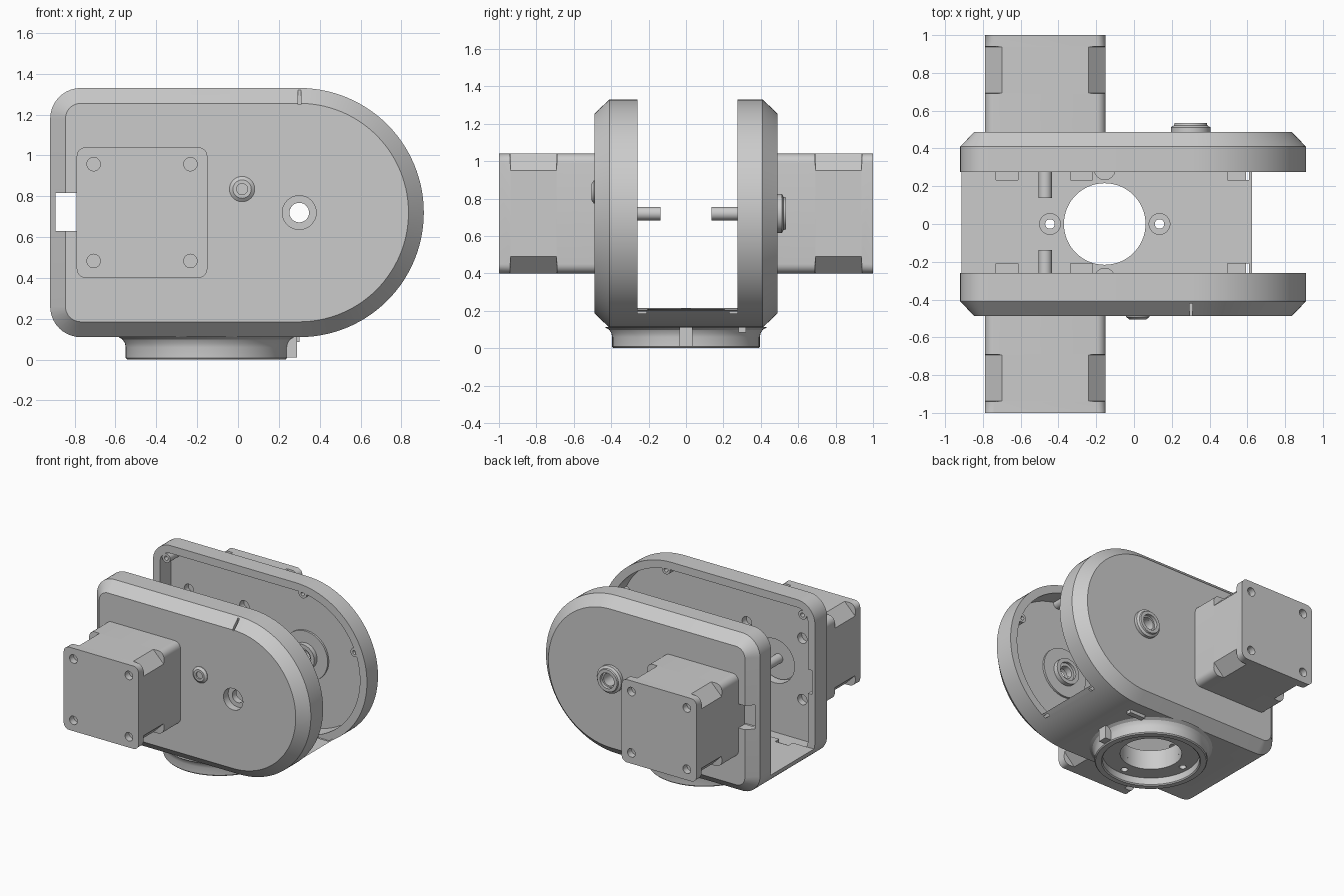
import bpy, bmesh
from math import sin, cos, pi, radians

if "Cube" in bpy.data.objects:
    bpy.data.objects.remove(bpy.data.objects["Cube"])

def loft(name, loops, closed=False):
    """Skin equal-length point loops; cap the ends or close the cycle."""
    bm = bmesh.new()
    rings = [[bm.verts.new(p) for p in lp] for lp in loops]
    n = len(loops[0])
    for a, b in zip(rings, rings[1:] + (rings[:1] if closed else [])):
        for i in range(n):
            bm.faces.new((a[i], a[(i + 1) % n], b[(i + 1) % n], b[i]))
    if not closed:
        bm.faces.new(rings[0])
        bm.faces.new(rings[-1])
    bmesh.ops.recalc_face_normals(bm, faces=bm.faces)
    me = bpy.data.meshes.new(name)
    bm.to_mesh(me)
    bm.free()
    ob = bpy.data.objects.new(name, me)
    bpy.context.collection.objects.link(ob)
    return ob

def lathe(name, prof, a, b, s=0, closed=False, n=40):
    """Revolve (radius, height): s=0 about z at (x=a, y=b), s=+-1 about y at (x=a, z=b)."""
    loops = []
    for r, h in prof:
        ang = [2 * pi * i / n for i in range(n)]
        if s:
            loops.append([(a + r * cos(t), s * h, b + r * sin(t)) for t in ang])
        else:
            loops.append([(a + r * cos(t), b + r * sin(t), h) for t in ang])
    return loft(name, loops, closed)

def rod(name, r, h0, h1, a, b, s=0, n=32):
    return lathe(name, [(r, h0), (r, h1)], a, b, s, n=n)

def box(name, x0, x1, y0, y1, z0, z1):
    return loft(name, [[(x0, y0, z), (x1, y0, z), (x1, y1, z), (x0, y1, z)] for z in (z0, z1)])

def cut(ob, cutters):
    for c in cutters:
        c.hide_render = True
        m = ob.modifiers.new("cut", 'BOOLEAN')
        m.operation, m.solver, m.object = 'DIFFERENCE', 'EXACT', c
        bpy.context.view_layer.update()
        me = bpy.data.meshes.new_from_object(ob.evaluated_get(bpy.context.evaluated_depsgraph_get()))
        ob.modifiers.clear()
        ob.data = me
        bpy.data.objects.remove(c)

AX, AZ, R = 0.30, 0.72, 0.61      # joint axis and outer radius
MX = -0.47                        # motor axis x
LEFT = -0.92

def outline(d):
    """Side profile (x, z): round right end, small rounded left corners, inset by d."""
    pts = [(AX + (R - d) * cos(t), AZ + (R - d) * sin(t))
           for t in (-pi / 2 + pi * i / 56 for i in range(57))]
    c = 0.15
    for cz, t0 in ((AZ + R - c, pi / 2), (AZ - R + c, pi)):
        for i in range(11):
            t = t0 + pi / 2 * i / 10
            pts.append((LEFT + c + (c - d) * cos(t), cz + (c - d) * sin(t)))
    return pts

def square(half, c, y, straight):
    """Motor section with rounded or straight-cut corners."""
    pts = []
    for k in range(4):
        t0 = k * pi / 2
        cx = (half - c) * (1 if k in (0, 3) else -1)
        cz = (half - c) * (1 if k in (0, 1) else -1)
        for i in range(7):
            f = i / 6
            t = t0 + f * pi / 2
            if straight:
                u = (cos(t0) * (1 - f) - sin(t0) * f, sin(t0) * (1 - f) + cos(t0) * f)
            else:
                u = (cos(t), sin(t))
            pts.append((MX + cx + c * u[0], y, AZ + cz + c * u[1]))
    return pts

BOLTS = [(MX + i * 0.237, AZ + j * 0.237) for i in (-1, 1) for j in (-1, 1)]

for s, side, inner in ((-1, "front", 0.26), (1, "back", 0.275)):
    # hollow side housing, open towards the middle
    plate = loft(side + "_housing", [[(x, s * y, z) for x, z in outline(d)] for d, y in
                 ((0.06, 0.41), (0.06, inner), (0, inner), (0, 0.41), (0.075, 0.488))])
    cs = [box("slot", -0.895, -0.79, min(s * 0.2, s * 0.6), max(s * 0.2, s * 0.6), 0.63, 0.815),
          rod("pilot", 0.17, 0.35, 0.6, MX, AZ, s),
          rod("axle_hole", 0.048, 0.2, 0.7, AX, AZ, s)]
    cs += [rod("bolt_hole", 0.04, 0.35, 0.46, x, z, s) for x, z in BOLTS]
    if s < 0:
        cs.append(rod("counterbore", 0.083, 0.43, 0.6, AX, AZ, s))
        cs.append(box("mark", 0.293, 0.309, -0.52, -0.42, 1.25, 1.36))
    cut(plate, cs)

    # bearing seat inside the housing
    lathe(side + "_bearing_seat", [(0.048, 0.42), (0.19, 0.42), (0.19, 0.395), (0.10, 0.395),
          (0.10, 0.36), (0.07, 0.36), (0.07, 0.38), (0.048, 0.38)], AX, AZ, s, True)

    # screw posts around the rim
    posts = [(-0.81, 1.22)] + [(AX + 0.54 * cos(radians(t)), AZ + 0.54 * sin(radians(t))) for t in (84, 22)]
    for i, (x, z) in enumerate(posts):
        lathe(f"{side}_screw_post_{i}", [(0.016, 0.42), (0.035, 0.42), (0.035, inner + 0.005),
              (0.016, inner + 0.005)], x, z, s, True, 20)

    # motor block with cut-away middle corners
    motor = loft(side + "_motor", [square(0.32, c, s * y, st) for y, c, st in
                 ((0.485, 0.05, 0), (0.69, 0.05, 0), (0.693, 0.09, 1), (0.937, 0.09, 1),
                  (0.94, 0.05, 0), (0.995, 0.05, 0), (1.0, 0.045, 0))])
    cut(motor, [rod("end_hole", 0.033, 0.95, 1.1, x, z, s, 24) for x, z in BOLTS])
    rod(side + "_motor_pilot", 0.16, 0.46, 0.5, MX, AZ, s)
    rod(side + "_motor_shaft", 0.036, 0.137, 0.47, MX, AZ, s)

# floor joining the two housings
prof = [p for p in outline(0) if p[1] < 0.215]
floor = loft("floor", [[(x, y, z) for x, z in prof] for y in (-0.26, 0.275)])
CX = -0.155
RING = [(CX + 0.29, 0), (CX - 0.29, 0), (CX, 0.29), (CX, -0.29)]
cs = [rod("bore", 0.216, 0, 0.4, CX, 0, n=64)]
for x, y in RING:
    cs.append(rod("head", 0.055, 0.16, 0.4, x, y))
    if y == 0:
        cs.append(rod("screw", 0.025, 0, 0.3, x, y))
for x in (-0.665, -0.27, 0.56):
    for y0, y1 in ((0.232, 0.3), (-0.3, -0.21)):
        cs.append(box("pocket", x - 0.065, x + 0.05, y0, y1, 0.185, 0.3))
cut(floor, cs)

# base collar with recessed underside
collar = lathe("base_collar", [(0.216, 0.06), (0.34, 0.06), (0.34, 0.008), (0.348, 0), (0.388, 0),
               (0.395, 0.008), (0.395, 0.06), (0.399, 0.08), (0.41, 0.098), (0.435, 0.113),
               (0.216, 0.113)], CX, 0, 0, True, 72)
cut(collar, [rod("screw", 0.025, -0.1, 0.3, x, y) for x, y in RING])
box("collar_lug", 0.22, 0.29, -0.035, 0.035, 0.01, 0.13)
box("collar_stop", 0.17, 0.30, 0.28, 0.32, 0.085, 0.115)

# bosses on the outer faces
lathe("front_boss", [(0.027, 0.48), (0.062, 0.48), (0.062, 0.492), (0.045, 0.505),
      (0.027, 0.505)], 0.02, 0.835, -1, True)
rod("front_boss_core", 0.028, 0.48, 0.494, 0.02, 0.835, -1)
lathe("back_bushing", [(0.048, 0.47), (0.105, 0.47), (0.105, 0.512), (0.088, 0.522), (0.085, 0.535),
      (0.06, 0.535), (0.06, 0.51), (0.048, 0.51)], AX, AZ, 1, True)

# smooth shading with crisp edges
bpy.ops.object.select_all(action='SELECT')
bpy.context.view_layer.objects.active = floor
bpy.ops.object.shade_smooth_by_angle(angle=radians(25))
